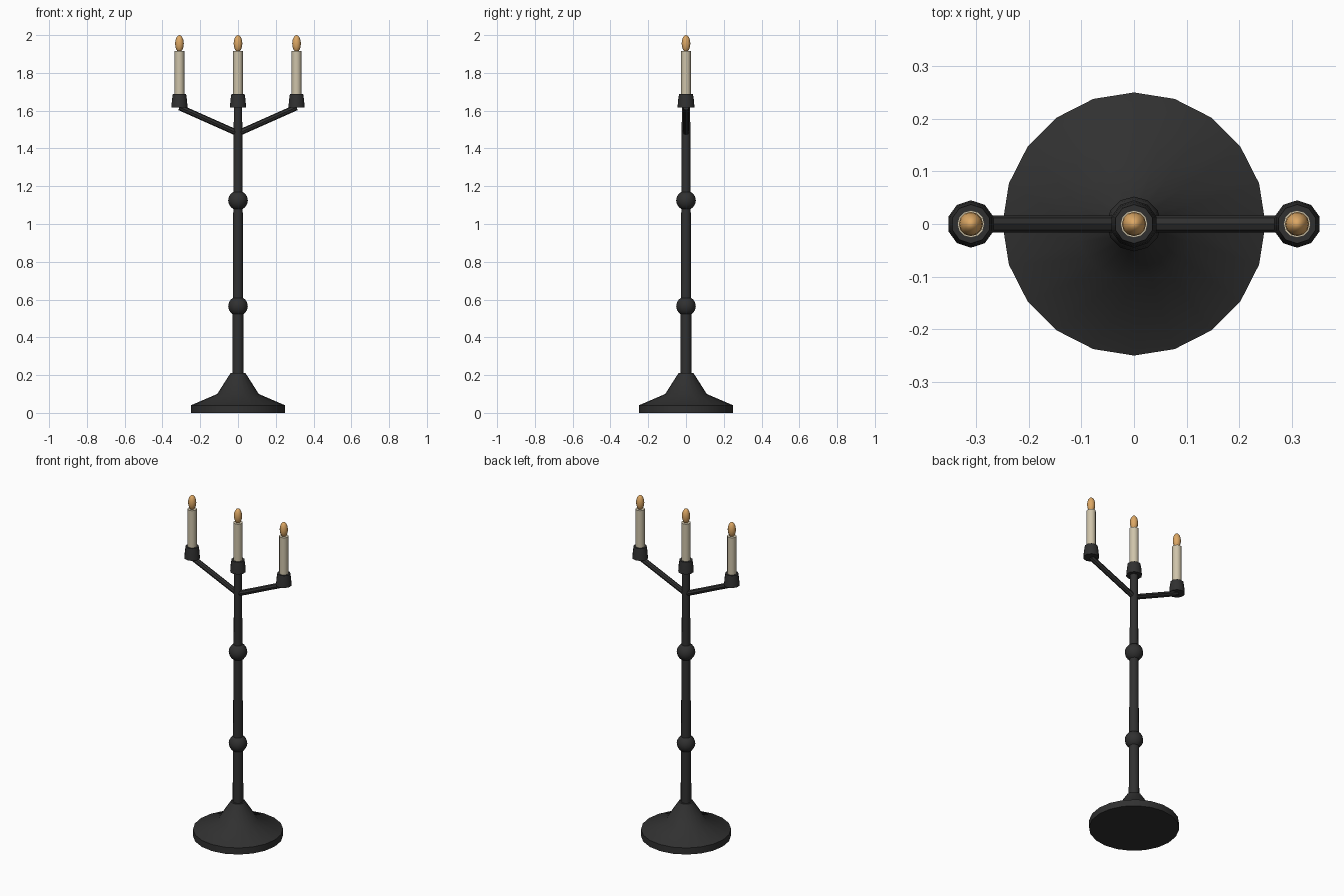
import bpy, math
from mathutils import Vector

if "Cube" in bpy.data.objects:
    bpy.data.objects.remove(bpy.data.objects["Cube"])


def material(name, rgb):
    m = bpy.data.materials.new(name)
    m.use_nodes = True
    m.diffuse_color = (*rgb, 1)
    m.node_tree.nodes["Principled BSDF"].inputs["Base Color"].default_value = (*rgb, 1)
    return m


iron = material("dark iron", (0.03, 0.03, 0.03))
wax = material("cream wax", (0.62, 0.55, 0.4))
fire = material("amber flame", (0.72, 0.39, 0.13))


def finish(name, mat):
    ob = bpy.context.object
    ob.name = name
    ob.data.materials.append(mat)
    bpy.ops.object.shade_smooth_by_angle(angle=math.radians(40))
    return ob


def lathe(name, profile, sides, mat, x=0):
    """Closed turned shape from (radius, height) pairs."""
    verts, faces = [], []
    for r, z in profile:
        for i in range(sides):
            a = math.tau * i / sides
            verts.append((r * math.sin(a), r * math.cos(a), z))
    for k in range(len(profile) - 1):
        for i in range(sides):
            j = (i + 1) % sides
            a, b = k * sides, (k + 1) * sides
            faces.append((a + j, a + i, b + i, b + j))
    faces.append(tuple(range(sides)))
    faces.append(tuple(reversed(range(len(verts) - sides, len(verts)))))
    mesh = bpy.data.meshes.new(name)
    mesh.from_pydata(verts, [], faces)
    ob = bpy.data.objects.new(name, mesh)
    ob.location.x = x
    bpy.context.collection.objects.link(ob)
    bpy.ops.object.select_all(action='DESELECT')
    bpy.context.view_layer.objects.active = ob
    ob.select_set(True)
    return finish(name, mat)


def ball(name, x, z, r, height, mat):
    bpy.ops.mesh.primitive_uv_sphere_add(segments=12, ring_count=8, radius=1, location=(x, 0, z))
    bpy.context.object.scale = (r, r, height)
    finish(name, mat)


def rod(name, start, end, r, mat):
    a, b = Vector(start), Vector(end)
    bpy.ops.mesh.primitive_cylinder_add(vertices=8, radius=r, depth=(b - a).length, location=(a + b) / 2)
    ob = bpy.context.object
    ob.rotation_euler = (b - a).to_track_quat('Z', 'Y').to_euler()
    finish(name, mat)


# Foot, stem and knobs
lathe("base", [(0.25, 0), (0.25, 0.04), (0.11, 0.1), (0.04, 0.21)], 20, iron)
lathe("stem", [(0.03, 0.18), (0.022, 1.63)], 12, iron)
ball("lower_knob", 0, 0.565, 0.052, 0.052, iron)
ball("upper_knob", 0, 1.125, 0.052, 0.052, iron)

# Arms
for side, s in (("left", 1), ("right", -1)):
    rod(side + "_arm", (0, 0, 1.48), (s * 0.31, 0, 1.618), 0.016, iron)

# Cups, candles and flames
for side, x in (("left", 0.31), ("middle", 0), ("right", -0.31)):
    lathe(side + "_cup", [(0.045, 1.617), (0.042, 1.655), (0.037, 1.688)], 10, iron, x)
    lathe(side + "_candle", [(0.026, 1.67), (0.026, 1.915)], 12, wax, x)
    ball(side + "_flame", x, 1.955, 0.023, 0.045, fire)
